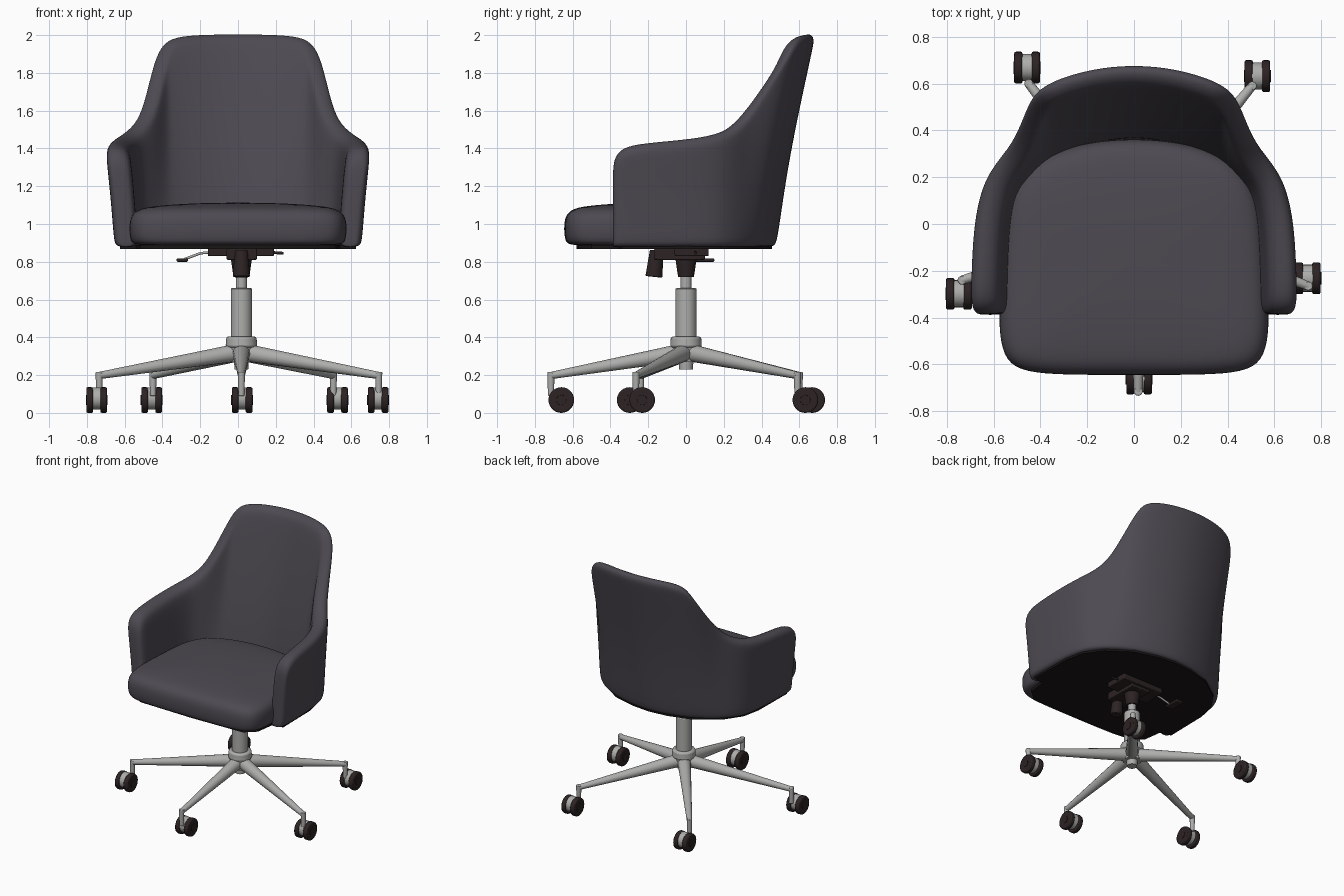
import bpy, bmesh, math
from mathutils import Vector

cube = bpy.data.objects.get("Cube")
if cube:
    bpy.data.objects.remove(cube)


def material(name, color, rough=0.6, metal=0.0):
    m = bpy.data.materials.new(name)
    m.use_nodes = True
    m.diffuse_color = (*color, 1)
    node = next(n for n in m.node_tree.nodes if n.type == 'BSDF_PRINCIPLED')
    node.inputs["Base Color"].default_value = (*color, 1)
    node.inputs["Roughness"].default_value = rough
    return m


FABRIC = material("charcoal upholstery", (0.075, 0.067, 0.083))
METAL = material("light grey metal", (0.42, 0.42, 0.41))
DARK = material("dark brown plastic", (0.026, 0.017, 0.017))
BLACK = material("black underside", (0.010, 0.008, 0.008))


def finish(bm, name, mat, subsurf=0, bevel=0.0, angle=40):
    bmesh.ops.recalc_face_normals(bm, faces=bm.faces)
    me = bpy.data.meshes.new(name)
    bm.to_mesh(me)
    bm.free()
    ob = bpy.data.objects.new(name, me)
    bpy.context.collection.objects.link(ob)
    me.materials.append(mat)
    if bevel:
        b = ob.modifiers.new("bevel", 'BEVEL')
        b.width, b.segments, b.limit_method = bevel, 2, 'ANGLE'
    if subsurf:
        s = ob.modifiers.new("smooth", 'SUBSURF')
        s.levels = s.render_levels = subsurf
    bpy.ops.object.select_all(action='DESELECT')
    ob.select_set(True)
    bpy.context.view_layer.objects.active = ob
    bpy.ops.object.shade_smooth_by_angle(angle=math.radians(angle))
    return ob


def loft(rings, name, mat, **kw):
    """Skin closed rings of equal length and cap both ends."""
    bm = bmesh.new()
    loops = [[bm.verts.new(p) for p in r] for r in rings]
    n = len(loops[0])
    for a, b in zip(loops, loops[1:]):
        for i in range(n):
            j = (i + 1) % n
            bm.faces.new((a[i], a[j], b[j], b[i]))
    for end in (loops[0], loops[-1]):
        bm.faces.new(end)
    return finish(bm, name, mat, **kw)


def rod(a, b, r1, r2, name, mat, sides=24, bevel=0.0):
    """Straight round bar from a to b."""
    a, b = Vector(a), Vector(b)
    q = (b - a).to_track_quat('Z', 'Y')
    rings = [[p + q @ Vector((r * math.cos(t), r * math.sin(t), 0))
              for t in (math.tau * i / sides for i in range(sides))]
             for p, r in ((a, r1), (b, r2))]
    return loft(rings, name, mat, bevel=bevel)


def box(lo, hi, name, mat, bevel=0.006):
    rings = [[(lo[0], lo[1], z), (hi[0], lo[1], z), (hi[0], hi[1], z), (lo[0], hi[1], z)]
             for z in (lo[2], hi[2])]
    return loft(rings, name, mat, bevel=bevel)


def mirrored(half):
    """Close a half outline that starts and ends on the centre line."""
    return half + [(-x, y) for x, y in half[-2:0:-1]]


# Wraparound shell: (rim x, rim y, rim z, foot x, foot y, rim thickness, end inset)
FLOOR = 0.878
stations = [
    (.700, -.388, 1.27, .655, -.388, .13, .040),
    (.700, -.382, 1.34, .655, -.382, .13, .015),
    (.703, -.350, 1.395, .656, -.350, .13, 0),
    (.705, -.270, 1.425, .656, -.250, .13, 0),
    (.695, -.010, 1.445, .650, -.010, .13, 0),
    (.655, .170, 1.470, .625, .150, .125, 0),
    (.590, .270, 1.510, .575, .235, .115, 0),
    (.530, .340, 1.585, .520, .295, .105, 0),
    (.490, .425, 1.720, .470, .335, .095, 0),
    (.460, .510, 1.850, .420, .370, .090, 0),
    (.425, .575, 1.950, .360, .400, .090, 0),
    (.350, .625, 1.993, .280, .435, .090, 0),
    (.190, .675, 2.003, .150, .470, .090, 0),
    (0, .695, 2.005, 0, .487, .090, 0)]
# Cross-section: (outer-to-inner fraction, height fraction, drop below the rim)
section = [(.12, 0, 0), (0, 0, -.025), (0, .3, 0), (0, .6, 0), (0, 1, .08), (.03, 1, .03),
           (.25, 1, 0), (.6, 1, 0), (.92, 1, .025), (1, 1, .08), (1, .6, 0), (1, .3, 0),
           (1, 0, -.025), (.88, 0, 0)]


def inward(points, i):
    """Plan direction pointing into the seat from a path point."""
    a = points[max(i - 1, 0)]
    b = points[i + 1] if i + 1 < len(points) else Vector((-a.x, a.y))
    if i < 4:
        return Vector((-1, 0))
    t = (b - a).normalized()
    return Vector((-t.y, t.x))


rims = [Vector(s[:2]) for s in stations]
feet = [Vector(s[3:5]) for s in stations]
rings = []
for i, (_, _, top, _, _, thick, inset) in enumerate(stations):
    n_rim, n_foot = inward(rims, i), inward(feet, i)
    ring = []
    for s, t, drop in section:
        z = FLOOR + t * (top - FLOOR) - drop
        w = max(0, (z - FLOOR) / (top - FLOOR)) ** 1.3
        rim = rims[i] + n_rim * (inset + s * (thick - 2 * inset))
        foot = feet[i] + n_foot * (inset + s * (.125 - 2 * inset))
        p = foot.lerp(rim, w)
        ring.append((p.x, p.y, z))
    rings.append(ring)
rings += [[(-x, y, z) for x, y, z in r] for r in rings[-2::-1]]
loft(rings, "back_and_arm_shell", FABRIC, subsurf=2, angle=60)

# Seat cushion
seat = mirrored([(0, -.645), (.25, -.645), (.43, -.638), (.535, -.605), (.572, -.51),
                 (.578, -.38), (.56, -.1), (.545, .1), (.46, .26), (.25, .345), (0, .37)])
layers = [(.5, .885), (.94, .885), (.985, .905), (1, .95), (1, 1.0), (.985, 1.04),
          (.94, 1.07), (.84, 1.092), (.5, 1.108), (.15, 1.113)]
loft([[(x * k, (y + .14) * k - .14, z) for x, y in seat] for k, z in layers],
     "seat_cushion", FABRIC, subsurf=2, angle=60)

# Underside panel
panel = mirrored([(0, -.58), (.44, -.57), (.52, -.5), (.54, -.36), (.625, -.34), (.62, 0),
                  (.59, .14), (.5, .27), (.33, .39), (.15, .44), (0, .455)])
loft([[(x, y, z) for x, y in panel] for z in (.868, .89)], "underside_panel", BLACK)

# Tilt mechanism, tension knob and levers
CX = 0.018
box((-.16, -.06, .83), (.19, .12, .872), "tilt_mechanism", DARK)
box((-.06, -.17, .81), (.10, .10, .868), "tilt_housing", DARK)
rod((CX, 0, .72), (CX, 0, .83), .042, .058, "column_socket", DARK)
rod((CX, -.17, .72), (CX, -.155, .86), .045, .036, "tension_knob", DARK, 12, .006)
for start, end in (((-.10, .04, .855), (-.20, .05, .845)), ((-.20, .05, .845), (-.28, .06, .815))):
    rod(start, end, .007, .007, "height_lever", METAL, 10)
box((-.325, .03, .80), (-.265, .15, .818), "lever_paddle", DARK)
rod((.17, .05, .85), (.24, .05, .845), .008, .008, "tilt_lever", DARK, 10)

# Gas column and hub
rod((CX, 0, .64), (CX, 0, .74), .029, .029, "column_piston", METAL)
rod((CX, 0, .38), (CX, 0, .66), .056, .056, "column_sleeve", METAL, 32, .005)
rod((CX, 0, .345), (CX, 0, .405), .084, .080, "hub_collar", METAL, 32, .012)
rod((CX, 0, .27), (CX, 0, .36), .062, .078, "hub_body", METAL, 32)
rod((CX, 0, .23), (CX, 0, .28), .036, .040, "hub_foot", METAL)

# Five legs, each with a twin-wheel caster: (leg tip, caster centre)
arms = [((CX, -.715), (.022, -.66)), ((.745, -.265), (.742, -.232)),
        ((.505, .59), (.527, .632)), ((-.45, .60), (-.457, .668)),
        ((-.735, -.24), (-.748, -.298))]
for (tx, ty), (cx, cy) in arms:
    out = Vector((tx - CX, ty, 0)).normalized()
    root = Vector((CX, 0, .315)) + out * .05
    rod(root, (tx, ty, .198), .046, .019, "base_leg", METAL, 16)
    rod((tx, ty, .09), (tx, ty, .216), .016, .019, "caster_stem", METAL, 16, .004)
    rod((cx - .022, cy, .076), (cx + .022, cy, .076), .058, .058, "caster_body", METAL, 24)
    for side in (-1, 1):
        x = cx + side * .037
        rod((x - .018, cy, .068), (x + .018, cy, .068), .068, .068, "caster_wheel", DARK, 28, .008)
        rod((x, cy, .068), (x + side * .021, cy, .068), .03, .026, "wheel_cap", DARK, 20)
